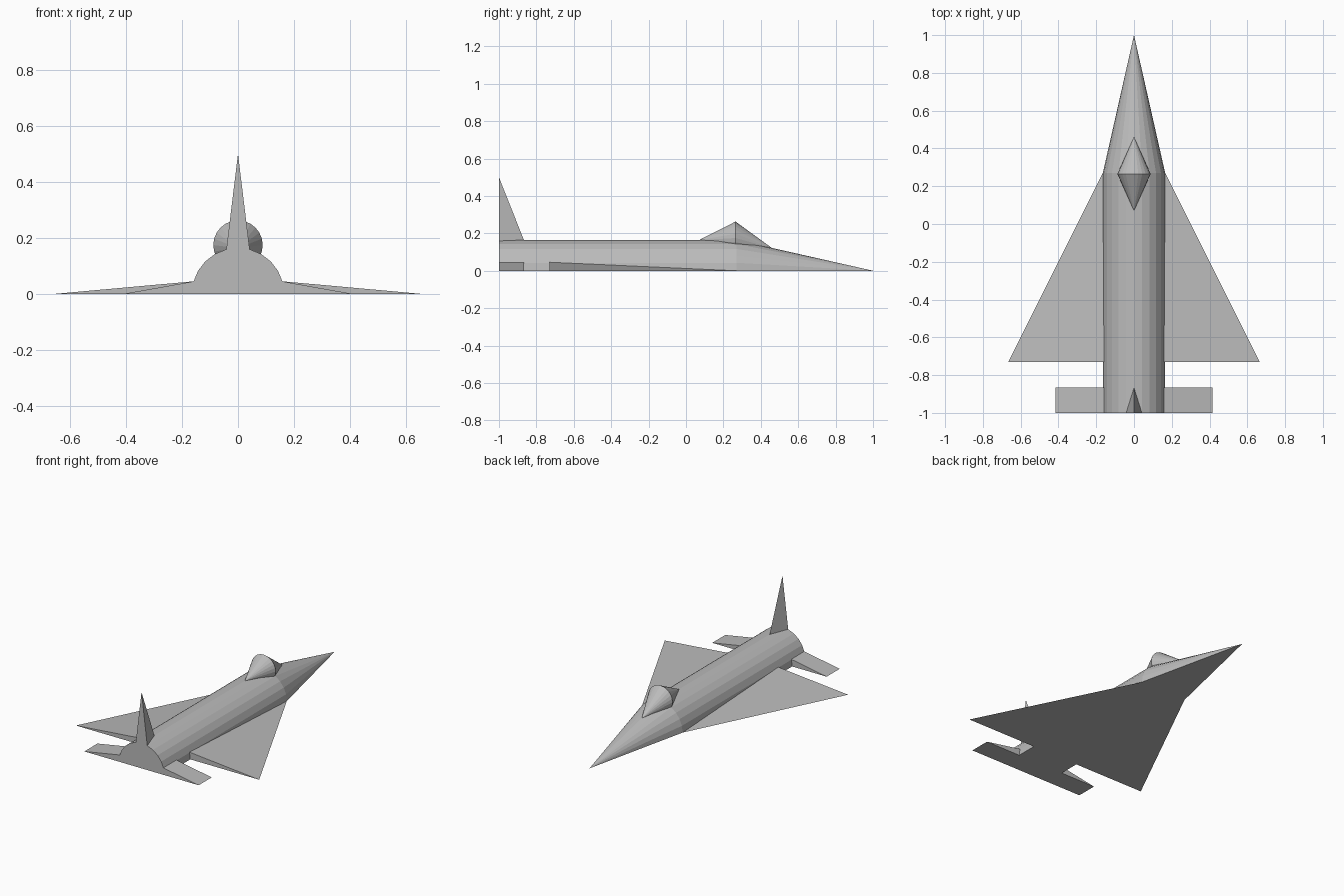
import bpy
from math import sin, cos, pi

cube = bpy.data.objects.get("Cube")
if cube:
    bpy.data.objects.remove(cube, do_unlink=True)

GREY = (0.5, 0.5, 0.5, 1)
grey = bpy.data.materials.new("hull grey")
grey.use_nodes = True
grey.diffuse_color = GREY
grey.node_tree.nodes["Principled BSDF"].inputs["Base Color"].default_value = GREY


def solid(name, verts, faces):
    mesh = bpy.data.meshes.new(name)
    mesh.from_pydata(verts, [], faces)
    mesh.materials.append(grey)
    obj = bpy.data.objects.new(name, mesh)
    bpy.context.collection.objects.link(obj)
    # make all faces point outward
    bpy.context.view_layer.objects.active = obj
    obj.select_set(True)
    bpy.ops.object.mode_set(mode='EDIT')
    bpy.ops.mesh.select_all(action='SELECT')
    bpy.ops.mesh.normals_make_consistent(inside=False)
    bpy.ops.object.mode_set(mode='OBJECT')
    obj.select_set(False)
    return obj


def tetra(name, points):
    return solid(name, points, [(0, 1, 2), (0, 1, 3), (1, 2, 3), (0, 2, 3)])


def arc(radius, y, z, sweep, steps, count):
    angles = [sweep * i / steps for i in range(count)]
    return [(radius * cos(a), y, z + radius * sin(a)) for a in angles]


# Fuselage: half cylinder with a half cone nose, flat underneath
R, TAIL, SHOULDER, STEPS = 0.165, -1, 0.27, 12
n = STEPS + 1
verts = arc(R, TAIL, 0, pi, STEPS, n) + arc(R, SHOULDER, 0, pi, STEPS, n) + [(0, 1, 0)]
nose = 2 * n
faces = [(i, i + 1, n + i + 1, n + i) for i in range(STEPS)]
faces += [(n + i, n + i + 1, nose) for i in range(STEPS)]
faces += [tuple(range(n)), (0, n, nose, 2 * n - 1, n - 1)]
solid("fuselage", verts, faces)

# Canopy: two cones base to base, their tips resting on the fuselage
SEG = 24
verts = arc(0.088, 0.265, 0.175, 2 * pi, SEG, SEG)
verts += [(0, 0.46, 0.121), (0, 0.07, 0.164)]
faces = [(i, (i + 1) % SEG, tip) for tip in (SEG, SEG + 1) for i in range(SEG)]
solid("canopy", verts, faces)

# Wings and tailplanes: thick at the root, knife-edged at the tip
for side, s in (("left", 1), ("right", -1)):
    root = 0.155 * s
    tetra(side + "_wing", [(0.165 * s, 0.27, 0), (root, -0.73, 0),
                           (0.665 * s, -0.73, 0), (root, -0.73, 0.046)])
    verts = [p for y in (-1, -0.865)
             for p in ((root, y, 0), (0.415 * s, y, 0), (root, y, 0.046))]
    solid(side + "_tailplane", verts,
          [(0, 1, 2), (3, 4, 5), (0, 1, 4, 3), (1, 2, 5, 4), (0, 2, 5, 3)])

# Tail fin: upright spike with its base sunk into the fuselage
tetra("tail_fin", [(-0.044, -1, 0.14), (0.044, -1, 0.14),
                   (0, -0.857, 0.14), (0, -1, 0.5)])
